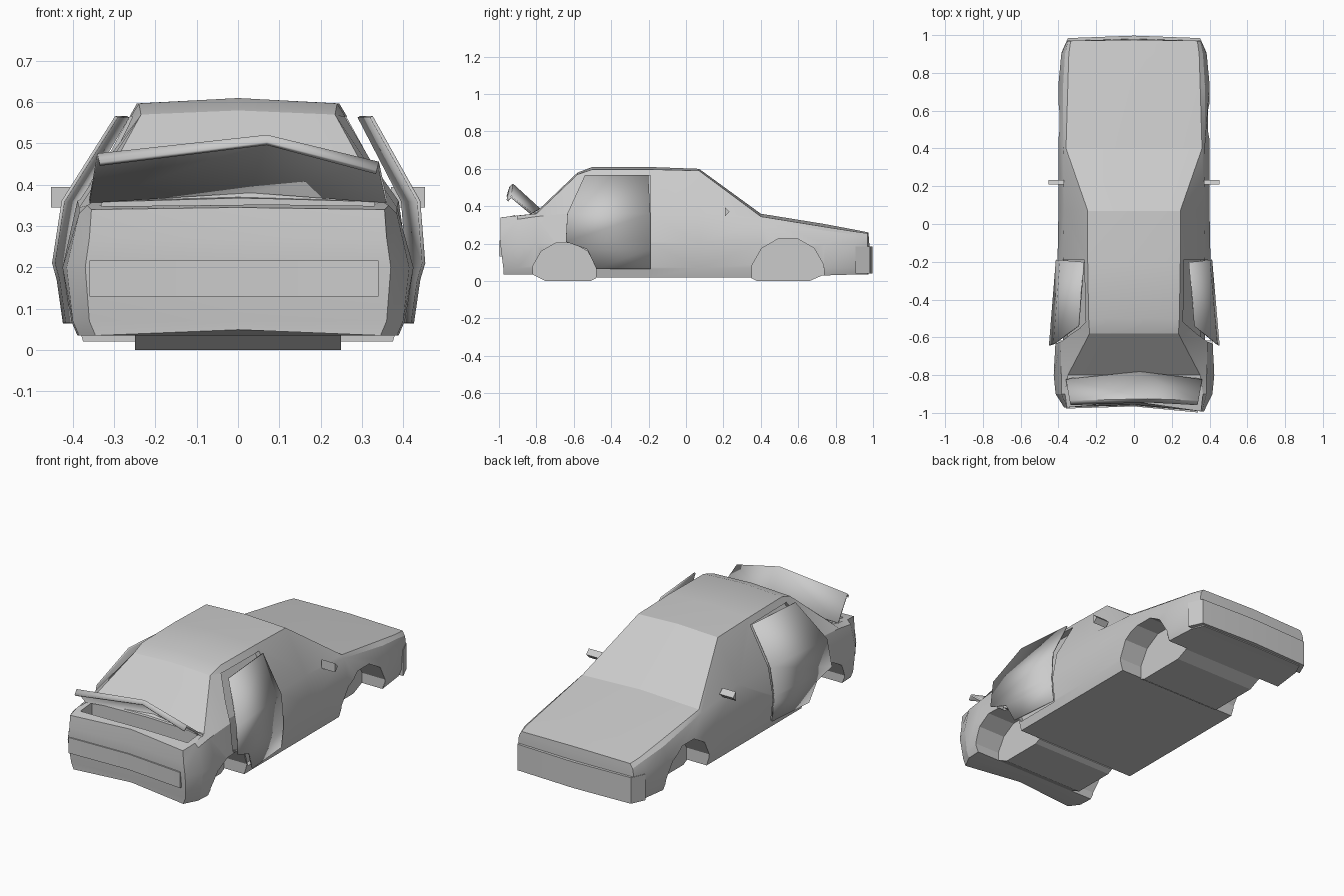
import bpy, bmesh, math
from mathutils import Matrix, Vector

old = bpy.data.objects.get("Cube")
if old:
    bpy.data.objects.remove(old, do_unlink=True)

grey = bpy.data.materials.new("plain_grey")
grey.use_nodes = True
grey.diffuse_color = (0.6, 0.6, 0.6, 1)
grey.node_tree.nodes["Principled BSDF"].inputs["Base Color"].default_value = (0.6, 0.6, 0.6, 1)


def make(name, verts, faces):
    bm = bmesh.new()
    vs = [bm.verts.new(v) for v in verts]
    for f in faces:
        bm.faces.new([vs[i] for i in f])
    bmesh.ops.recalc_face_normals(bm, faces=bm.faces)
    mesh = bpy.data.meshes.new(name)
    bm.to_mesh(mesh)
    bm.free()
    mesh.materials.append(grey)
    ob = bpy.data.objects.new(name, mesh)
    bpy.context.collection.objects.link(ob)
    return ob


def bridge(name, ends):
    """Solid between two matching outlines."""
    n = len(ends) // 2
    faces = [tuple(range(n)), tuple(range(n, 2 * n))]
    faces += [(i, (i + 1) % n, n + (i + 1) % n, n + i) for i in range(n)]
    return make(name, ends, faces)


def prism(name, outline, x0, x1):
    return bridge(name, [(x, y, z) for x in (x0, x1) for y, z in outline])


def slab(name, outline, z0, z1):
    return bridge(name, [(x, y, z) for z in (z0, z1) for x, y in outline])


def select(ob):
    bpy.ops.object.select_all(action='DESELECT')
    ob.select_set(True)
    bpy.context.view_layer.objects.active = ob


def cut(ob, cutter):
    mod = ob.modifiers.new("cut", 'BOOLEAN')
    mod.operation = 'DIFFERENCE'
    mod.object = cutter
    select(ob)
    bpy.ops.object.modifier_apply(modifier=mod.name)
    bpy.data.objects.remove(cutter, do_unlink=True)


def thicken(ob, amount):
    mod = ob.modifiers.new("thickness", 'SOLIDIFY')
    mod.thickness = amount
    mod.offset = 0


# Body sections: y, roof z, shoulder x z, belt x z, waist x, sill x, floor z
sections = [
    (.97, .26, .335, .255, .35, .23, .355, .345, .035),
    (.9, .275, .345, .265, .365, .25, .385, .375, .035),
    (.74, .305, .35, .29, .375, .27, .4, .39, .03),
    (.4, .36, .36, .345, .375, .33, .4, .39, .02),
    (.07, .6, .245, .59, .37, .36, .4, .39, .02),
    (-.2, .61, .245, .597, .375, .36, .405, .39, .02),
    (-.5, .61, .24, .597, .385, .365, .41, .39, .02),
    (-.58, .58, .235, .57, .39, .365, .415, .4, .02),
    (-.8, .37, .35, .36, .385, .345, .425, .405, .035),
    (-.9, .355, .365, .35, .385, .33, .415, .4, .035),
    (-.965, .345, .355, .34, .36, .27, .37, .36, .035),
]
verts, faces = [], []
for y, roof, sx, sz, bx, bz, mx, lx, fz in sections:
    half = [(sx, sz), (bx, bz), (mx, .2), (lx, .07), (lx - .015, fz)]
    verts += [(0, y, roof)] + [(x, y, z) for x, z in half] + [(0, y, fz)]
    verts += [(-x, y, z) for x, z in reversed(half)]
N = 12
for s in range(len(sections) - 1):
    for i in range(N):
        a, b = s * N + i, s * N + (i + 1) % N
        faces.append((a, b, b + N, a + N))

# End caps with a centre column: bowed nose, dented tail
tail = (len(sections) - 1) * N
for base, bow in ((0, (.005, .008, .01, .008, .005)), (tail, (.03, .015, .01, .012, .015))):
    c = len(verts)
    for k, shift in zip((2, 3, 4), bow[1:4]):
        x, y, z = verts[base + k]
        verts.append((0, y + shift, z))
    for k, shift in ((0, bow[0]), (6, bow[4])):
        x, y, z = verts[base + k]
        verts[base + k] = (0, y + shift, z + (.014 if k and base else 0))
    column = [base, c, c + 1, c + 2, base + 6]
    for side in (1, -1):
        p = [base + (side * k) % N for k in range(7)]
        faces.append((column[0], p[1], p[2], column[1]))
        for k in (1, 2, 3):
            faces.append((column[k], p[k + 1], p[k + 2], column[k + 1]))

# Pull the tail's left corner backwards, and swell the bumper line
for i, (x, y, z) in enumerate(verts):
    if y < -.93:
        y -= .06 * max(x, 0) + (.006 if z > .15 else -.01)
        verts[i] = (x, y, z)
body = make("body_shell", verts, faces)

# Wheel wells
for centre, radius in ((.545, .198), (-.65, .175)):
    ring = [(centre + radius * math.cos(math.radians(a)),
             .035 + radius * math.sin(math.radians(a))) for a in range(15, 375, 30)]
    for side in (1, -1):
        cut(body, prism("well_cutter", ring, side * .25, side * .6))

# Shallow rear doorways that follow the door panels, and the trunk cavity
HINGE = -.19
door_rows = [(.565, -.53, .262), (.36, -.635, .386), (.21, -.645, .41),
             (.17, -.53, .408), (.065, -.48, .397)]
for side in (1, -1):
    pts = []
    for inner in (True, False):
        for z, y, x in door_rows:
            px = side * (x - .035 if inner else .6)
            pts += [(px, HINGE, z), (px, y + .012, z)]
    quads = [(0, 1, 11, 10), (8, 9, 19, 18)]
    for i in range(0, 8, 2):
        quads += [(i, i + 1, i + 3, i + 2), (i + 10, i + 11, i + 13, i + 12),
                  (i, i + 2, i + 12, i + 10), (i + 1, i + 3, i + 13, i + 11)]
    cut(body, make("doorway_cutter", pts, quads))
cut(body, prism("trunk_cutter", [(-.915, .26), (-.915, .5), (-.815, .5), (-.815, .26)], -.33, .33))

# Belly panels between the wells
prism("front_belly", [(.35, .1), (.35, .015), (.38, 0), (.66, 0), (.74, .035), (.74, .1)], -.25, .25)
prism("rear_belly", [(-.82, .1), (-.82, .035), (-.75, 0), (-.51, 0), (-.48, .015), (-.48, .1)], -.25, .25)

# Bumpers
slab("nose_bumper", [(-.385, .905), (-.35, .984), (0, .997), (.35, .984), (.385, .905)], .04, .185)
slab("tail_bumper", [(-.36, -.977), (0, -.966), (.34, -.998), (.34, -.95), (-.36, -.95)], .13, .217)

# Rear doors ajar: the left one also leans outwards at the top
for name, side, angle, lean in (("left_rear_door", 1, 5, .03), ("right_rear_door", -1, 4.6, .004)):
    turn = Matrix.Rotation(math.radians(angle), 3, 'Z')
    pivot = Vector((.4, HINGE, 0))
    pts = []
    for z, y, x in door_rows:
        for yy in (HINGE, y):
            v = turn @ (Vector((x, yy, z)) - pivot) + pivot
            pts.append((side * (v.x + lean * max(0, z - .21) / .35), v.y, v.z))
    door = make(name, pts, [(i, i + 1, i + 3, i + 2) for i in range(0, 8, 2)])
    thicken(door, .008)

# Raised, buckled trunk lid with a folded rear lip
lid = make("trunk_lid",
           [(-.36, -.825, .36), (.03, -.785, .385), (.36, -.825, .36),
            (-.34, -.935, .47), (.07, -.925, .515), (.34, -.935, .45),
            (-.335, -.955, .45), (.07, -.94, .5), (.335, -.955, .43)],
           [(0, 1, 4, 3), (1, 2, 5, 4), (3, 4, 7, 6), (4, 5, 8, 7)])
thicken(lid, .012)

# Wedge-shaped door mirrors
for name, side in (("left_mirror", 1), ("right_mirror", -1)):
    prism(name, [(.208, .345), (.208, .395), (.233, .37)], side * .37, side * .453)

for ob in list(bpy.context.collection.objects):
    if ob.type == 'MESH':
        select(ob)
        bpy.ops.object.shade_smooth_by_angle(angle=math.radians(22))
